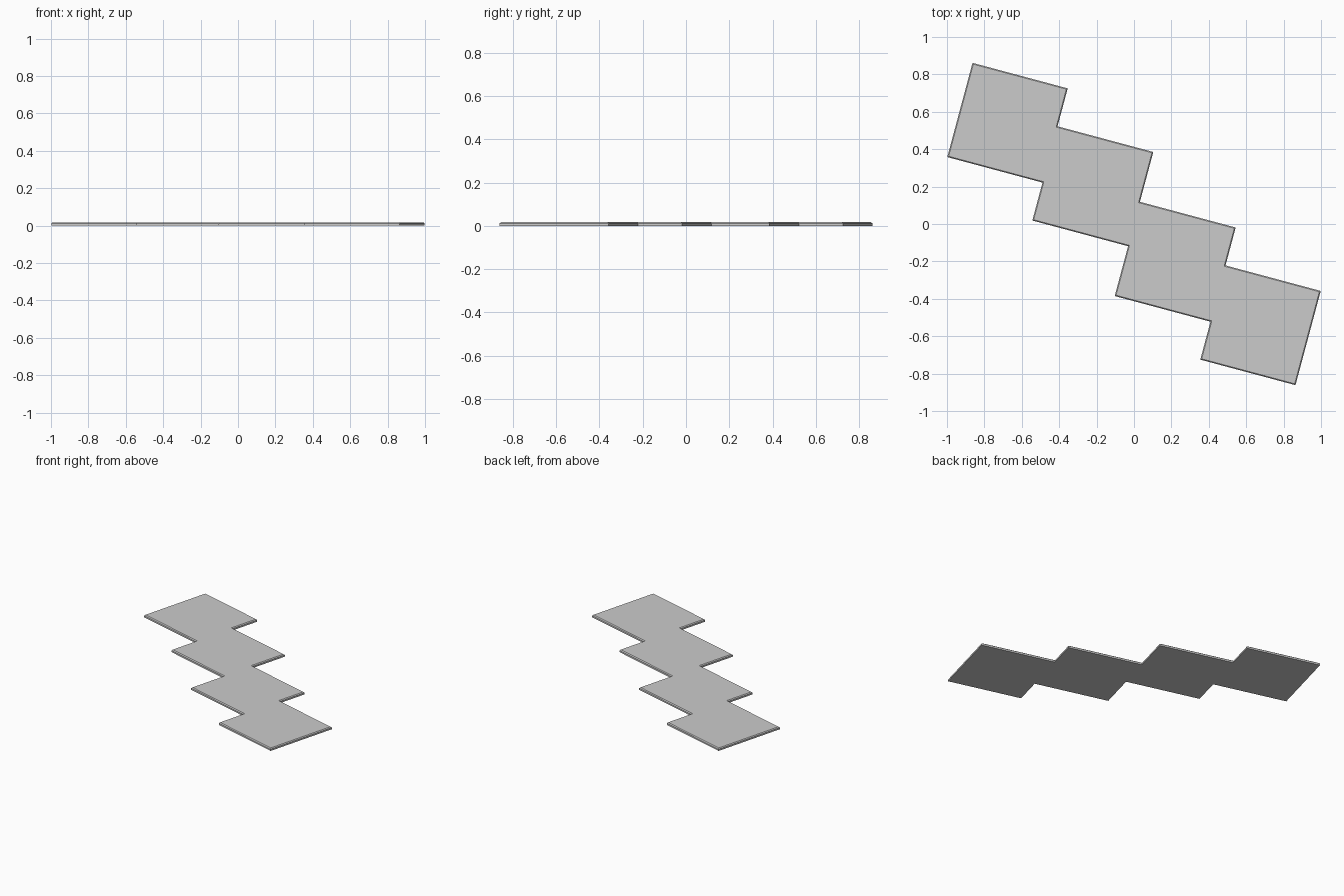
import bpy, bmesh
from mathutils import Matrix
from math import radians

if "Cube" in bpy.data.objects:
    bpy.data.objects.remove(bpy.data.objects["Cube"])

# Staggered row of four square slabs: (column centre, row centre) before turning
SIDE = 0.5215
HEIGHT, CHAMFER = 0.018, 0.006
edges = [-1.057, -0.53, 0.0, 0.53, 1.057]
centres = [0.348, 0.138, -0.138, -0.348]

# Stepped outline: upper steps one way, lower steps back (counter-clockwise)
upper, lower = [], []
for i, c in enumerate(centres):
    for u in (edges[i], edges[i + 1]):
        upper.append((u, c + SIDE / 2))
        lower.append((u, c - SIDE / 2))
outline = lower + upper[::-1]

# Base face, straight sides, then a small chamfer up to the top
bm = bmesh.new()
base = bm.faces.new([bm.verts.new((u, v, 0)) for u, v in outline])
ext = bmesh.ops.extrude_face_region(bm, geom=[base], use_keep_orig=True)
top_verts = [g for g in ext["geom"] if isinstance(g, bmesh.types.BMVert)]
top_face = [g for g in ext["geom"] if isinstance(g, bmesh.types.BMFace)]
for v in top_verts:
    v.co.z = HEIGHT - CHAMFER
bm.normal_update()
bmesh.ops.recalc_face_normals(bm, faces=bm.faces)
bmesh.ops.inset_region(bm, faces=top_face, thickness=CHAMFER, use_even_offset=True)
for v in top_face[0].verts:
    v.co.z = HEIGHT
bmesh.ops.recalc_face_normals(bm, faces=bm.faces)

# Turn the whole path 15 degrees clockwise
bm.transform(Matrix.Rotation(radians(-15), 4, 'Z'))

mesh = bpy.data.meshes.new("stepped_paving")
bm.to_mesh(mesh)
bm.free()
bpy.context.collection.objects.link(bpy.data.objects.new("stepped_paving", mesh))
